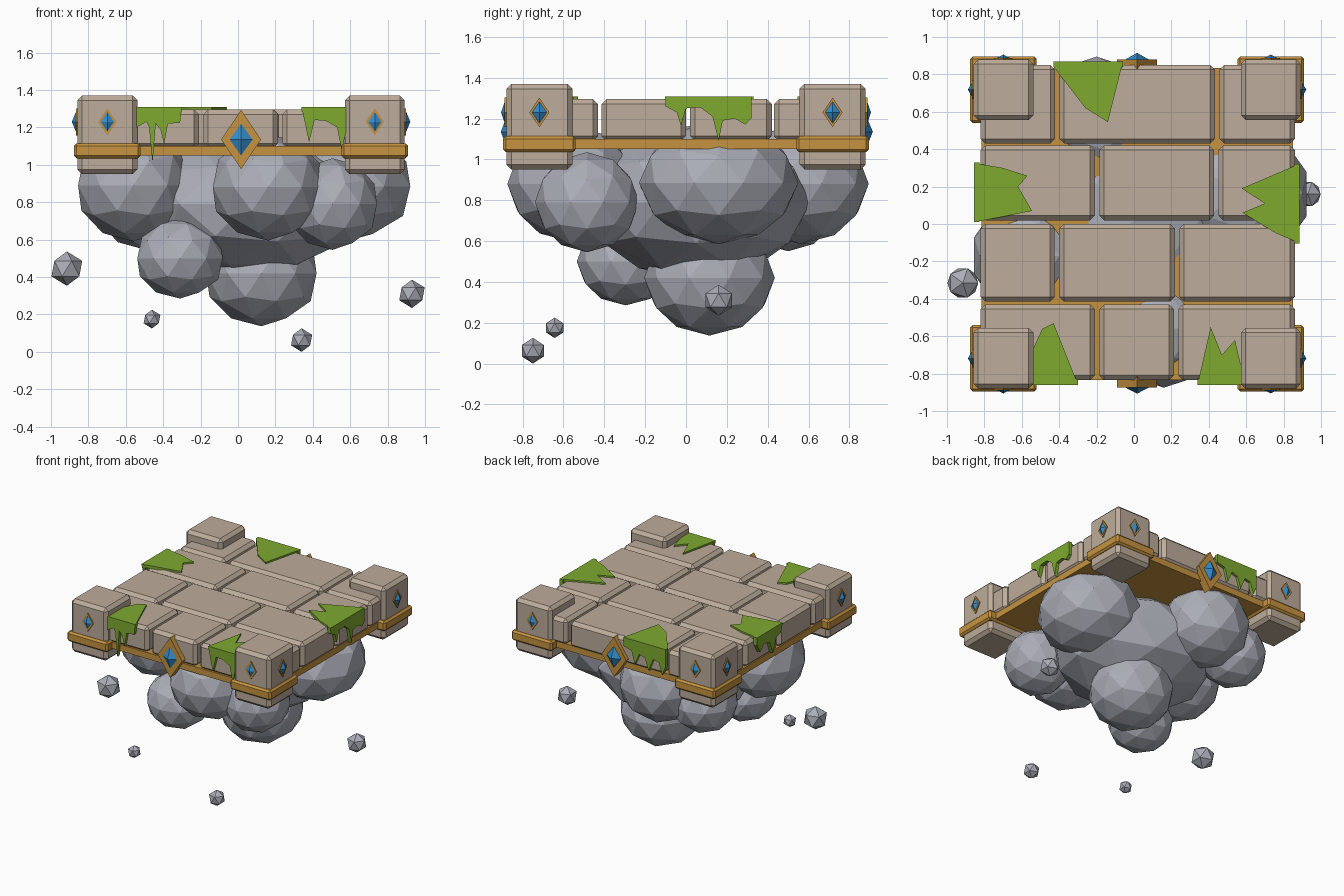
import bpy, bmesh, math
from mathutils import Vector, Matrix

if "Cube" in bpy.data.objects:
    bpy.data.objects.remove(bpy.data.objects["Cube"])


def material(name, rgb):
    m = bpy.data.materials.new(name)
    m.diffuse_color = (*rgb, 1)
    m.use_nodes = True
    m.node_tree.nodes["Principled BSDF"].inputs["Base Color"].default_value = m.diffuse_color
    return m


STONE = material("tan stone", (0.51, 0.415, 0.325))
GOLD = material("gold trim", (0.56, 0.29, 0.05))
MOSS = material("green moss", (0.21, 0.40, 0.03))
GEM = material("blue gem", (0.035, 0.27, 0.62))
ROCK = material("grey rock", (0.41, 0.42, 0.475))


def finish(name, bm, mat):
    bmesh.ops.recalc_face_normals(bm, faces=bm.faces)
    me = bpy.data.meshes.new(name)
    bm.to_mesh(me)
    bm.free()
    me.materials.append(mat)
    ob = bpy.data.objects.new(name, me)
    bpy.context.collection.objects.link(ob)
    return ob


def box(name, x0, x1, y0, y1, z0, z1, mat, bevel=0.0):
    bm = bmesh.new()
    bmesh.ops.create_cube(bm, size=1)
    for v in bm.verts:
        v.co = Vector(((x0 + x1) / 2 + v.co.x * (x1 - x0),
                       (y0 + y1) / 2 + v.co.y * (y1 - y0),
                       (z0 + z1) / 2 + v.co.z * (z1 - z0)))
    if bevel:
        bmesh.ops.bevel(bm, geom=bm.edges[:], offset=bevel, segments=1,
                        affect='EDGES', profile=0.5)
    return finish(name, bm, mat)


def prism(name, points, direction, mat):
    """Flat outline of 3D points pushed along a direction."""
    bm = bmesh.new()
    face = bm.faces.new([bm.verts.new(p) for p in points])
    ext = bmesh.ops.extrude_face_region(bm, geom=[face], use_keep_orig=True)
    for g in ext["geom"]:
        if isinstance(g, bmesh.types.BMVert):
            g.co += Vector(direction)
    return finish(name, bm, mat)


def rock(name, centre, radii, sub):
    bm = bmesh.new()
    bmesh.ops.create_icosphere(bm, subdivisions=sub, radius=1)
    for v in bm.verts:
        v.co = Vector([c + r * k for c, r, k in zip(centre, radii, v.co)])
    return finish(name, bm, ROCK)


def jewel(name, centre, turn, frame, stone, rise, peak):
    """Gold diamond plate with a pointed gem; turn 0 faces the front."""
    rot = Matrix.Rotation(turn, 3, 'Z')
    c = Vector(centre)

    def place(u, out, w):
        return c + rot @ Vector((u, -out, w))

    def diamond(size, out):
        a, b = size
        return [place(u, out, w) for u, w in ((-a, 0), (0, -b), (a, 0), (0, b))]

    prism(name + "_frame", diamond(frame, -0.03), rot @ Vector((0, -0.03 - rise, 0)), GOLD)
    bm = bmesh.new()
    ring = [bm.verts.new(p) for p in diamond(stone, rise - 0.003)]
    tip = bm.verts.new(place(0, peak, 0))
    bm.faces.new(ring[::-1])
    for i in range(4):
        bm.faces.new((ring[i], ring[(i + 1) % 4], tip))
    finish(name + "_gem", bm, GEM)


CX = 0.0165

# Base plate
box("base_plate", -0.815, 0.85, -0.835, 0.835, 1.05, 1.10, GOLD)

# Paving blocks: each row has its y range and the x ranges of its blocks
L, R = -0.82, 0.86
rows = [(0.43, 0.85, (-0.41, 0.445)), (0.02, 0.42, (-0.197, 0.44)),
        (-0.415, 0.0, (-0.412, 0.23)), (-0.835, -0.43, (-0.197, 0.225))]
for r, (y0, y1, cuts) in enumerate(rows):
    starts = [L] + [c + 0.012 for c in cuts]
    ends = [c - 0.012 for c in cuts] + [R]
    for i, (a, b) in enumerate(zip(starts, ends)):
        box(f"paving_block_{r}_{i}", a, b, y0, y1, 1.09, 1.295, STONE, 0.025)

# Corner blocks with gold bands and jewels on the outer faces
for sx in (-1, 1):
    for sy in (-1, 1):
        x, y = CX + sx * 0.715, sy * 0.718
        tag = ("left" if sx < 0 else "right") + ("_front" if sy < 0 else "_back")
        box("corner_block_" + tag, x - 0.16, x + 0.16, y - 0.162, y + 0.162,
            0.95, 1.37, STONE, 0.025)
        box("corner_band_" + tag, x - 0.178, x + 0.178, y - 0.178, y + 0.178,
            1.035, 1.115, GOLD, 0.014)
        jewel("corner_y_" + tag, (x, y + sy * 0.162, 1.23), 0 if sy < 0 else math.pi,
              (0.049, 0.072), (0.041, 0.06), 0.008, 0.026)
        jewel("corner_x_" + tag, (x + sx * 0.16, y, 1.23), sx * math.pi / 2,
              (0.049, 0.072), (0.041, 0.06), 0.008, 0.03)

# Large jewels in the middle of the front and back
jewel("front_jewel", (CX, -0.84, 1.135), 0, (0.107, 0.158), (0.067, 0.092), 0.035, 0.067)
jewel("back_jewel", (CX, 0.845, 1.135), math.pi, (0.107, 0.158), (0.067, 0.092), 0.035, 0.07)


# Moss: a sheet on the paving plus a dripping sheet over the edge
def moss(name, top, hang, axis, edge):
    prism(name + "_top", [(x, y, 1.285) for x, y in top], (0, 0, 0.023), MOSS)
    inward = -0.03 if edge > 0 else 0.03
    if axis == 'y':
        prism(name + "_drips", [(u, edge, z) for u, z in hang], (0, inward, 0), MOSS)
    else:
        prism(name + "_drips", [(edge, u, z) for u, z in hang], (inward, 0, 0), MOSS)


moss("moss_front_left",
     [(-.55, -.855), (-.30, -.855), (-.43, -.53), (-.49, -.56), (-.55, -.69)],
     [(-.56, 1.308), (-.56, 1.19), (-.49, 1.23), (-.475, 1.20), (-.457, 1.01), (-.44, 1.22),
      (-.415, 1.19), (-.395, 1.11), (-.375, 1.22), (-.31, 1.225), (-.30, 1.308)], 'y', -.86)
moss("moss_front_right",
     [(.34, -.855), (.41, -.55), (.47, -.70), (.54, -.62), (.58, -.79), (.58, -.855)],
     [(.34, 1.308), (.38, 1.12), (.41, 1.24), (.47, 1.235), (.53, 1.20), (.555, 1.07),
      (.575, 1.17), (.595, 1.19), (.595, 1.308)], 'y', -.86)
moss("moss_right",
     [(.88, .32), (.575, .19), (.70, .11), (.58, .06), (.76, -.05), (.88, -.10)],
     [(-.103, 1.308), (-.10, 1.26), (-.045, 1.23), (-.025, 1.165), (0, 1.25), (.07, 1.255),
      (.13, 1.21), (.16, 1.09), (.18, 1.19), (.24, 1.20), (.29, 1.17), (.32, 1.20),
      (.32, 1.308)], 'x', .885)
moss("moss_left",
     [(-.85, .325), (-.70, .30), (-.57, .257), (-.62, .20), (-.545, .07), (-.85, .01)],
     [(.01, 1.308), (.03, 1.24), (.09, 1.22), (.13, 1.11), (.17, 1.21), (.24, 1.23),
      (.29, 1.18), (.33, 1.25), (.33, 1.308)], 'x', -.855)
moss("moss_back",
     [(-.43, .865), (-.06, .865), (-.14, .545), (-.26, .62), (-.43, .84)],
     [(-.43, 1.308), (-.43, 1.17), (-.40, 1.10), (-.37, 1.19), (-.32, 1.20), (-.28, 1.10),
      (-.25, 1.19), (-.20, 1.21), (-.16, 1.12), (-.13, 1.22), (-.06, 1.24), (-.06, 1.308)],
     'y', .87)

# Rock mass under the platform
rocks = {
    "core": ((.05, .05, .79), (.62, .56, .38)),
    "left": ((-.56, -.17, .89), (.31, .32, .30)),
    "front": ((.16, -.56, .88), (.31, .315, .285)),
    "right": ((.555, .16, .885), (.385, .39, .30)),
    "back": ((-.20, .56, .88), (.33, .335, .295)),
    "front_right": ((.505, -.485, .79), (.25, .255, .245)),
    "back_left": ((-.51, .50, .79), (.25, .25, .24)),
    "bottom": ((.125, .115, .42), (.31, .32, .283)),
    "lower_left": ((-.31, -.295, .50), (.24, .24, .215)),
}
for n, (c, r) in rocks.items():
    rock("rock_" + n, c, r, 2)

# Small floating rocks
for i, (c, r) in enumerate((((-.915, -.315, .445), .092), ((.93, .16, .31), .076),
                            ((-.46, -.643, .175), .05), ((.34, -.75, .063), .063))):
    rock(f"floating_rock_{i}", c, (r, r, r), 1)
